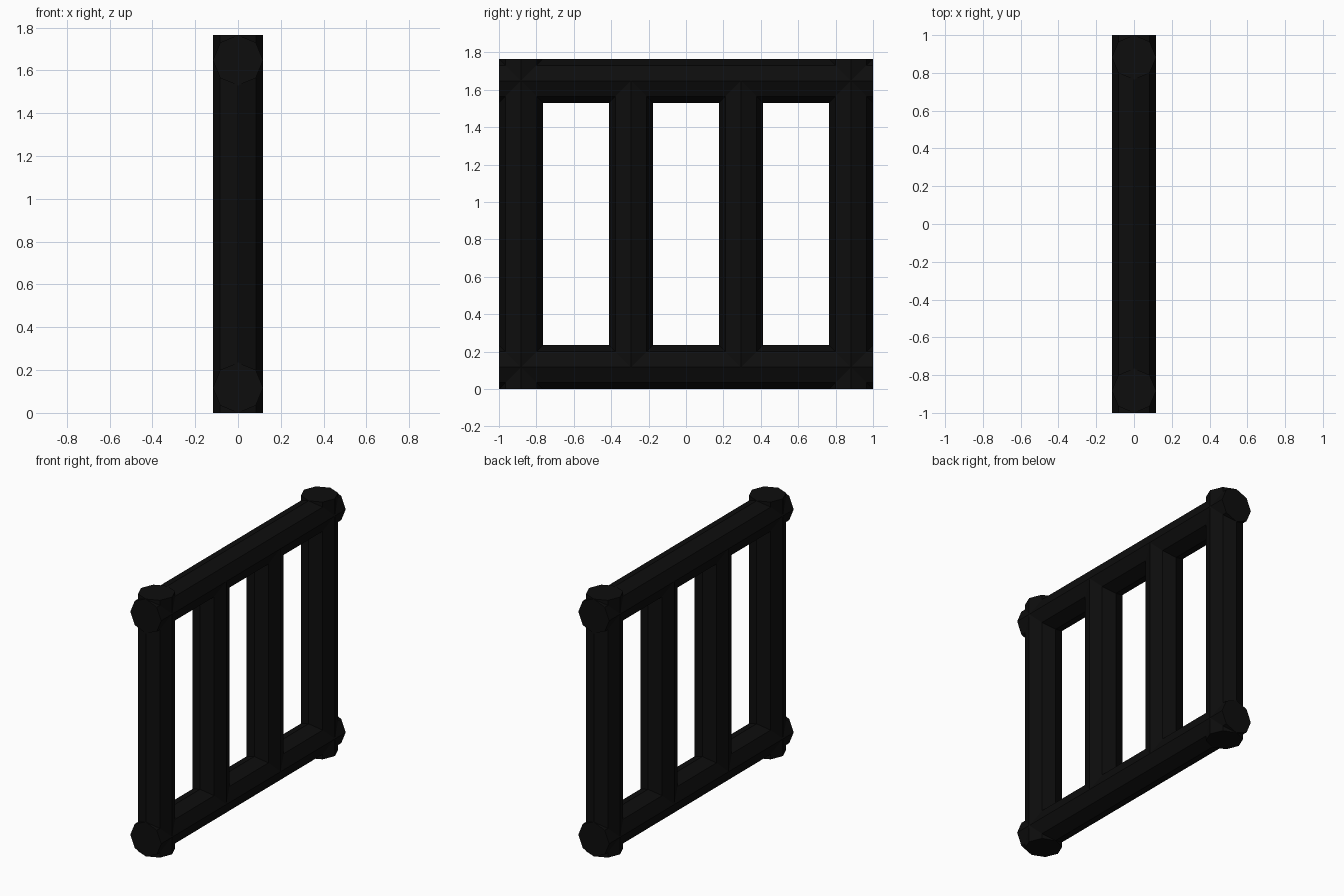
import bpy
from math import pi

cube = bpy.data.objects.get("Cube")
if cube:
    bpy.data.objects.remove(cube, do_unlink=True)

RADIUS = 0.1175
LENGTH = 2.0
HEIGHT = 1.765
POST_Y = LENGTH / 2 - RADIUS

black = bpy.data.materials.new("black iron")
black.use_nodes = True
colour = (0.004, 0.004, 0.004, 1)
black.diffuse_color = colour
black.node_tree.nodes["Principled BSDF"].inputs["Base Color"].default_value = colour


def bar(name, y, z, length, lying=False):
    """Eight-sided bar with its ridges on the main axes."""
    bpy.ops.mesh.primitive_cylinder_add(
        vertices=8, radius=RADIUS, depth=length, location=(0, y, z),
        rotation=(pi / 2 if lying else 0, 0, 0))
    obj = bpy.context.object
    obj.name = name
    obj.data.materials.append(black)


# Rails run the full length, flush with the outer posts
bar("bottom_rail", 0, RADIUS, LENGTH, lying=True)
bar("top_rail", 0, HEIGHT - RADIUS, LENGTH, lying=True)

# Outer posts run the full height; inner bars end inside the rails
for side, label in ((-1, "front"), (1, "back")):
    bar(label + "_post", side * POST_Y, HEIGHT / 2, HEIGHT)
    bar(label + "_inner_bar", side * POST_Y / 3, HEIGHT / 2, HEIGHT - 2 * RADIUS)
